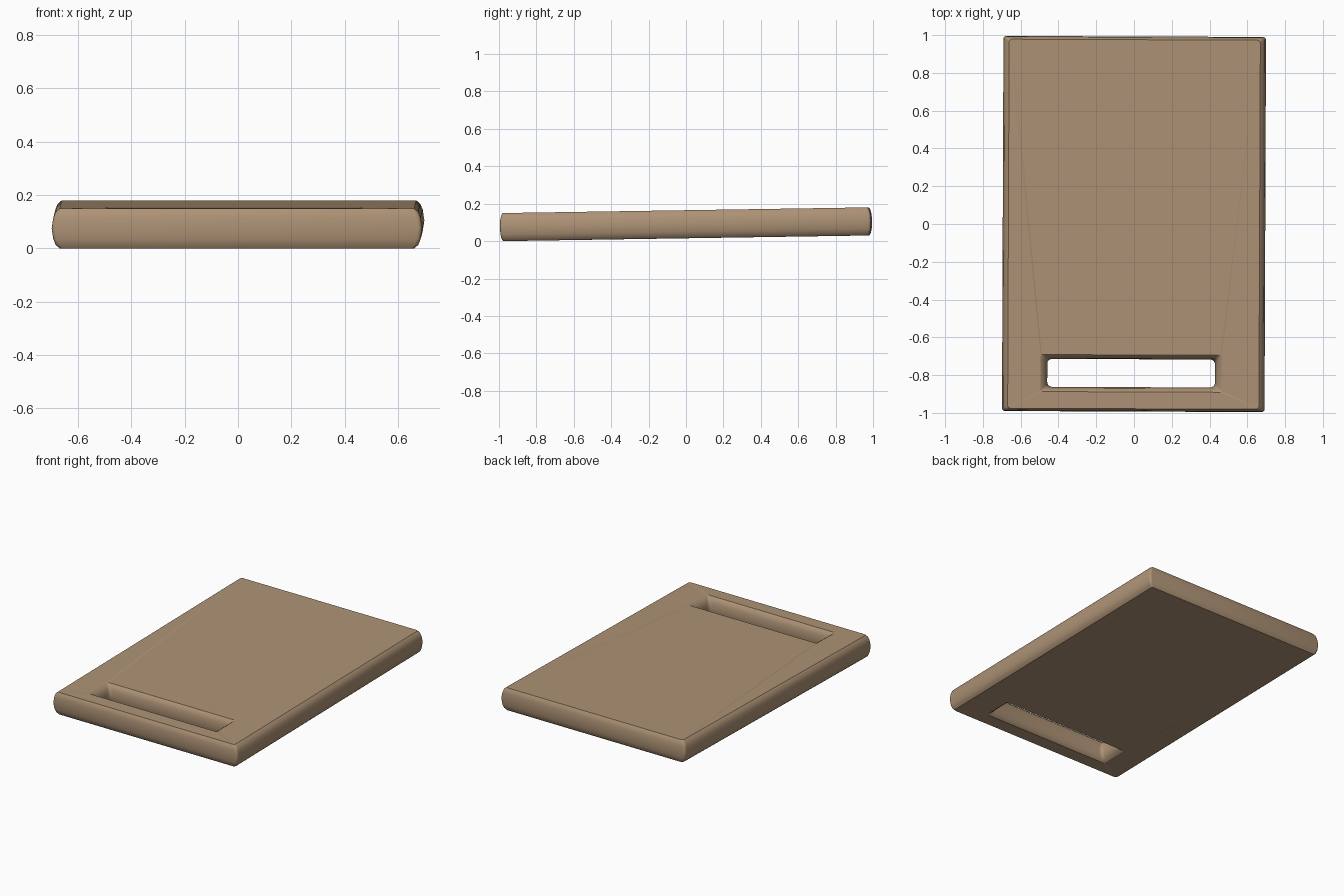
import bpy, bmesh, math
from mathutils import Matrix

if "Cube" in bpy.data.objects:
    bpy.data.objects.remove(bpy.data.objects["Cube"])

# Soft edge profile: (height, inset fraction) from bottom to top
PROFILE = [(-0.075, 1.0), (-0.062, 0.5), (-0.04, 0.2), (0.0, 0.0),
           (0.04, 0.2), (0.062, 0.5), (0.075, 1.0)]
SEGS = 4


def rounded_rect(bm, cx, cy, hx, hy, r, z):
    """One ring of vertices around a rounded rectangle."""
    ring = []
    for k, (sx, sy) in enumerate([(1, 1), (-1, 1), (-1, -1), (1, -1)]):
        for i in range(SEGS + 1):
            a = math.pi / 2 * (k + i / SEGS)
            ring.append(bm.verts.new((cx + sx * (hx - r) + r * math.cos(a),
                                      cy + sy * (hy - r) + r * math.sin(a), z)))
    return ring


bm = bmesh.new()
# Outer wall going up, then handle slot wall going down
rings = [rounded_rect(bm, 0, 0, 0.695 - 0.03 * f, 0.993 - 0.016 * f, 0.016, z)
         for z, f in PROFILE]
rings += [rounded_rect(bm, -0.012, -0.79, 0.444 + 0.036 * f, 0.074 + 0.024 * f,
                       0.025 - 0.018 * f, z) for z, f in reversed(PROFILE)]
# Skin each ring to the next; the last joins the first across the underside
for a, b in zip(rings, rings[1:] + rings[:1]):
    n = len(a)
    for i in range(n):
        j = (i + 1) % n
        bm.faces.new((a[i], a[j], b[j], b[i]))
bmesh.ops.recalc_face_normals(bm, faces=bm.faces)

# Board rests slightly tilted and turned
bm.transform(Matrix.Translation((0, 0, 0.0935)) @ Matrix.Rotation(-0.004, 4, 'Z')
             @ Matrix.Rotation(0.0155, 4, 'X'))
low = min(v.co.z for v in bm.verts)
bm.transform(Matrix.Translation((0, 0, -low)))
mesh = bpy.data.meshes.new("cutting_board")
bm.to_mesh(mesh)
bm.free()
board = bpy.data.objects.new("cutting_board", mesh)
bpy.context.collection.objects.link(board)

# Wood colour
wood = bpy.data.materials.new("wood")
wood.diffuse_color = (0.42, 0.29, 0.18, 1)
wood.use_nodes = True
wood.node_tree.nodes["Principled BSDF"].inputs["Base Color"].default_value = wood.diffuse_color
mesh.materials.append(wood)

bpy.context.view_layer.objects.active = board
board.select_set(True)
bpy.ops.object.shade_smooth_by_angle(angle=math.radians(30))
